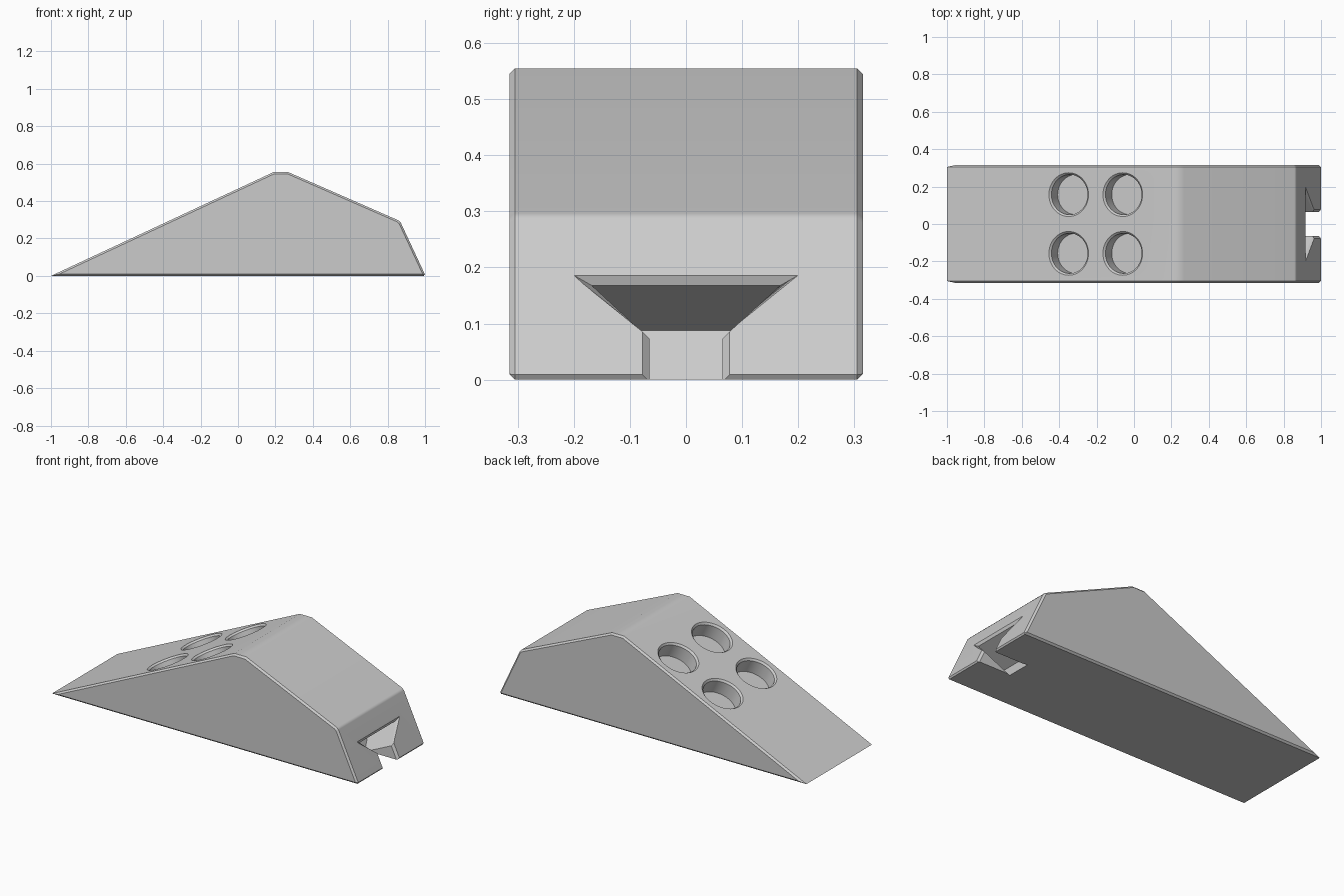
import bpy
import bmesh
from math import cos, sin, pi, radians, tan
from mathutils import Matrix, Vector

cube = bpy.data.objects.get("Cube")
if cube:
    bpy.data.objects.remove(cube, do_unlink=True)

SLOPE = radians(25)
HALF_WIDTH = 0.315
CHAMFER = 0.01

grey = bpy.data.materials.new("light grey")
grey.use_nodes = True
grey.diffuse_color = (0.6, 0.6, 0.6, 1)
grey.node_tree.nodes["Principled BSDF"].inputs["Base Color"].default_value = (0.6, 0.6, 0.6, 1)


def loft(bm, rings):
    """Closed solid through rings of equal length."""
    loops = [[bm.verts.new(p) for p in ring] for ring in rings]
    count = len(loops[0])
    for a, b in zip(loops, loops[1:]):
        for i in range(count):
            j = (i + 1) % count
            bm.faces.new((a[i], a[j], b[j], b[i]))
    bm.faces.new(loops[0])
    bm.faces.new(loops[-1])
    bmesh.ops.recalc_face_normals(bm, faces=bm.faces)


def make_object(name, bm):
    mesh = bpy.data.meshes.new(name)
    bm.to_mesh(mesh)
    bm.free()
    mesh.materials.append(grey)
    obj = bpy.data.objects.new(name, mesh)
    bpy.context.collection.objects.link(obj)
    return obj


def make_cutter(name, origin, normal, layers):
    """Loft of (height, outline) layers, standing along a face normal."""
    w = Vector(normal).normalized()
    u = Vector((0, 1, 0))
    frame = Matrix((u, w.cross(u), w)).transposed()
    bm = bmesh.new()
    loft(bm, [[Vector(origin) + frame @ Vector((x, y, h)) for x, y in outline]
              for h, outline in layers])
    obj = make_object(name, bm)
    obj.hide_render = True
    return obj


def circle(radius, sides=48):
    return [(radius * cos(2 * pi * i / sides), radius * sin(2 * pi * i / sides))
            for i in range(sides)]


def slot_outline(neck, shoulder, wide, top):
    half = [(neck, -0.15), (neck, shoulder), (wide, top)]
    return half + [(-x, y) for x, y in reversed(half)]


# Wedge body: side profile extruded across the width
profile = [(-1, 0), (1.003, 0), (0.87, 0.285), (0.858, 0.297), (0.268, 0.555), (0.19, 0.555)]
bm = bmesh.new()
loft(bm, [[(x, y, z) for x, z in profile] for y in (-HALF_WIDTH, HALF_WIDTH)])

# Chamfer both side outlines and the bottom edge of the end face
edges = []
for e in bm.edges:
    a, b = (v.co for v in e.verts)
    if abs(a.y - b.y) < 0.001 or (a.x > 1 and b.x > 1):
        edges.append(e)
bmesh.ops.bevel(bm, geom=edges, offset=CHAMFER, segments=1, affect='EDGES')
bmesh.ops.recalc_face_normals(bm, faces=bm.faces)
body = make_object("wedge_body", bm)

# Four round sockets with chamfered rims, square to the long slope
cutters = []
for x in (-0.349, -0.06):
    for y in (-0.157, 0.157):
        cutters.append(make_cutter(
            "socket_cutter", (x, y, (x + 1) * tan(SLOPE)), (-sin(SLOPE), 0, cos(SLOPE)),
            [(0.005, circle(0.122)), (-CHAMFER, circle(0.107)), (-0.09, circle(0.107))]))

# Flared slot with chamfered mouth, square to the end face
inner = slot_outline(0.065, 0.085, 0.168, 0.19)
cutters.append(make_cutter(
    "slot_cutter", (1, 0, 0), (cos(SLOPE), 0, sin(SLOPE)),
    [(0.005, slot_outline(0.08, 0.0949, 0.2055, 0.2065)), (-CHAMFER, inner), (-0.2, inner)]))

# Cut, then shade: round walls smooth, chamfers crisp
bpy.ops.object.select_all(action='DESELECT')
body.select_set(True)
bpy.context.view_layer.objects.active = body
for cutter in cutters:
    cut = body.modifiers.new("cut", 'BOOLEAN')
    cut.operation = 'DIFFERENCE'
    cut.solver = 'EXACT'
    cut.object = cutter
    bpy.ops.object.modifier_apply(modifier=cut.name)
    bpy.data.objects.remove(cutter, do_unlink=True)
bpy.ops.object.shade_smooth_by_angle(angle=radians(30))
weighted = body.modifiers.new("flat_large_faces", 'WEIGHTED_NORMAL')
weighted.keep_sharp = True
